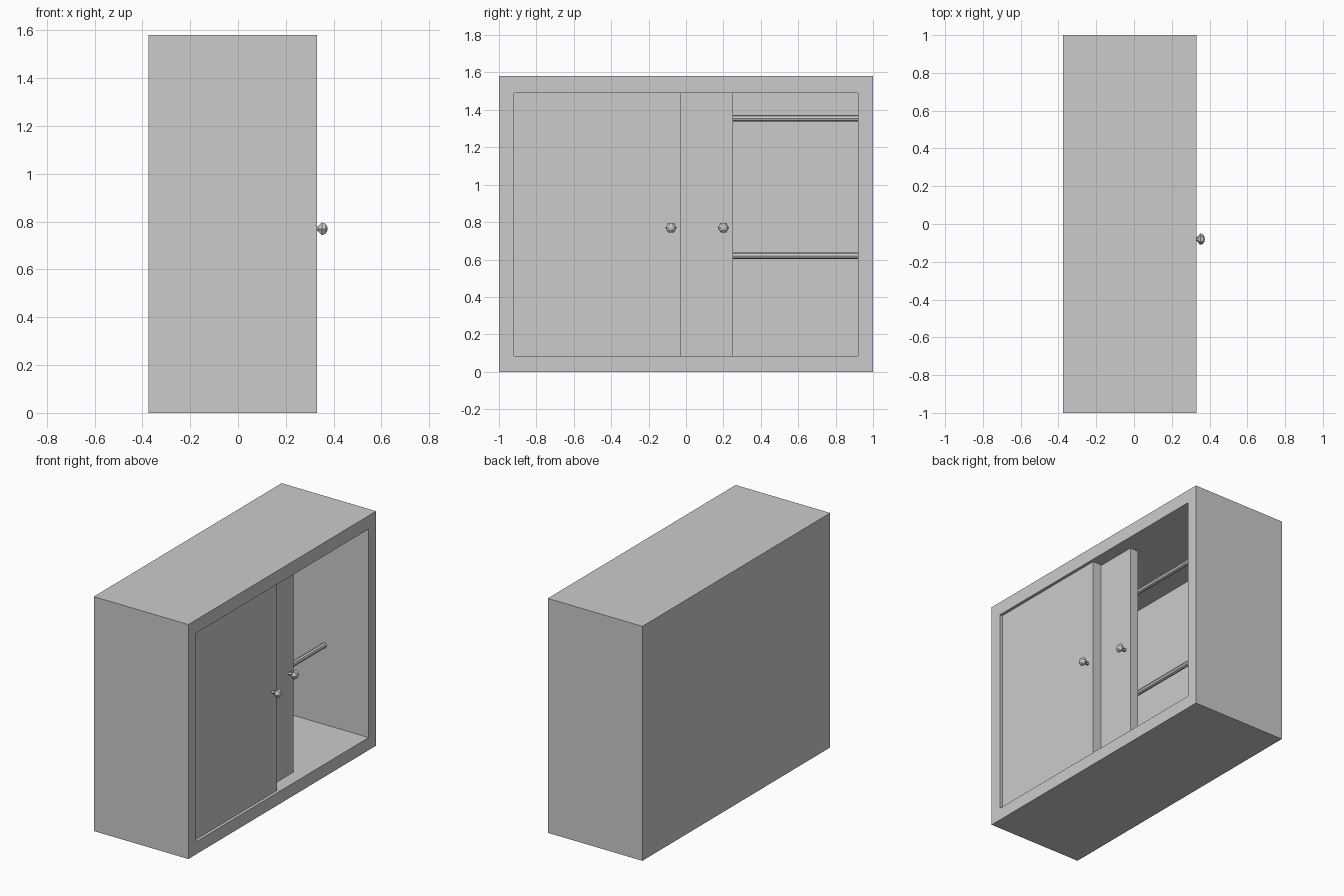
import bpy, bmesh, math
from mathutils import Vector

if "Cube" in bpy.data.objects:
    bpy.data.objects.remove(bpy.data.objects["Cube"])

def make_object(name, bm):
    bmesh.ops.recalc_face_normals(bm, faces=bm.faces)
    mesh = bpy.data.meshes.new(name)
    bm.to_mesh(mesh)
    bm.free()
    obj = bpy.data.objects.new(name, mesh)
    bpy.context.collection.objects.link(obj)
    return obj

def add_box(bm, lo, hi):
    verts = bmesh.ops.create_cube(bm, size=1)["verts"]
    for v in verts:
        v.co = Vector([lo[i] if v.co[i] < 0 else hi[i] for i in range(3)])

def box(name, lo, hi):
    bm = bmesh.new()
    add_box(bm, lo, hi)
    return make_object(name, bm)

FRONT, BACK, BACK_INNER = 0.33, -0.375, -0.305
SIDE, FLOOR, CEIL, TOP = 0.92, 0.085, 1.49, 1.58

# Cabinet shell: box whose +x face is inset to a rim and pushed inward
bm = bmesh.new()
add_box(bm, (BACK, -1, 0), (FRONT, 1, TOP))
bm.normal_update()
face = max(bm.faces, key=lambda f: f.calc_center_median().x)
bmesh.ops.inset_individual(bm, faces=[face], thickness=0.05)
for v in face.verts:
    v.co.y = math.copysign(SIDE, v.co.y)
    v.co.z = FLOOR if v.co.z < TOP / 2 else CEIL
ext = bmesh.ops.extrude_discrete_faces(bm, faces=[face])["faces"][0]
for v in ext.verts:
    v.co.x = BACK_INNER
make_object("cabinet_shell", bm)

# Knob: six-sided lathe around the x axis
def knob(name, x, y, z, sides=6):
    profile = [(0.0, 0.011), (0.024, 0.011), (0.036, 0.026),
               (0.042, 0.030), (0.054, 0.026), (0.062, 0.015)]
    bm = bmesh.new()
    rings = []
    for dx, r in profile:
        rings.append([bm.verts.new((x + dx,
                                    y + r * math.cos(2 * math.pi * i / sides),
                                    z + r * math.sin(2 * math.pi * i / sides)))
                      for i in range(sides)])
    for a, b in zip(rings, rings[1:]):
        for i in range(sides):
            j = (i + 1) % sides
            bm.faces.new((a[i], a[j], b[j], b[i]))
    tip = bm.verts.new((x + 0.065, y, z))
    for i in range(sides):
        bm.faces.new((rings[-1][i], rings[-1][(i + 1) % sides], tip))
    bm.faces.new(rings[0])
    return make_object(name, bm)

# Sliding doors on two tracks, each with a knob near its right edge
for name, x0, x1, y0, y1, ky in (("front_door", 0.245, 0.31, -SIDE, -0.03, -0.08),
                                 ("rear_door", 0.175, 0.24, -0.64, 0.25, 0.20)):
    box(name, (x0, y0, FLOOR), (x1, y1, CEIL))
    knob(name + "_knob", x1, ky, 0.77)

# Hanging rods spanning the interior
for name, z in (("upper_rod", 1.355), ("lower_rod", 0.62)):
    bpy.ops.mesh.primitive_cylinder_add(vertices=8, radius=0.017, depth=2 * SIDE,
                                        location=(0, 0, z),
                                        rotation=(math.pi / 2, 0, 0))
    bpy.context.object.name = name
